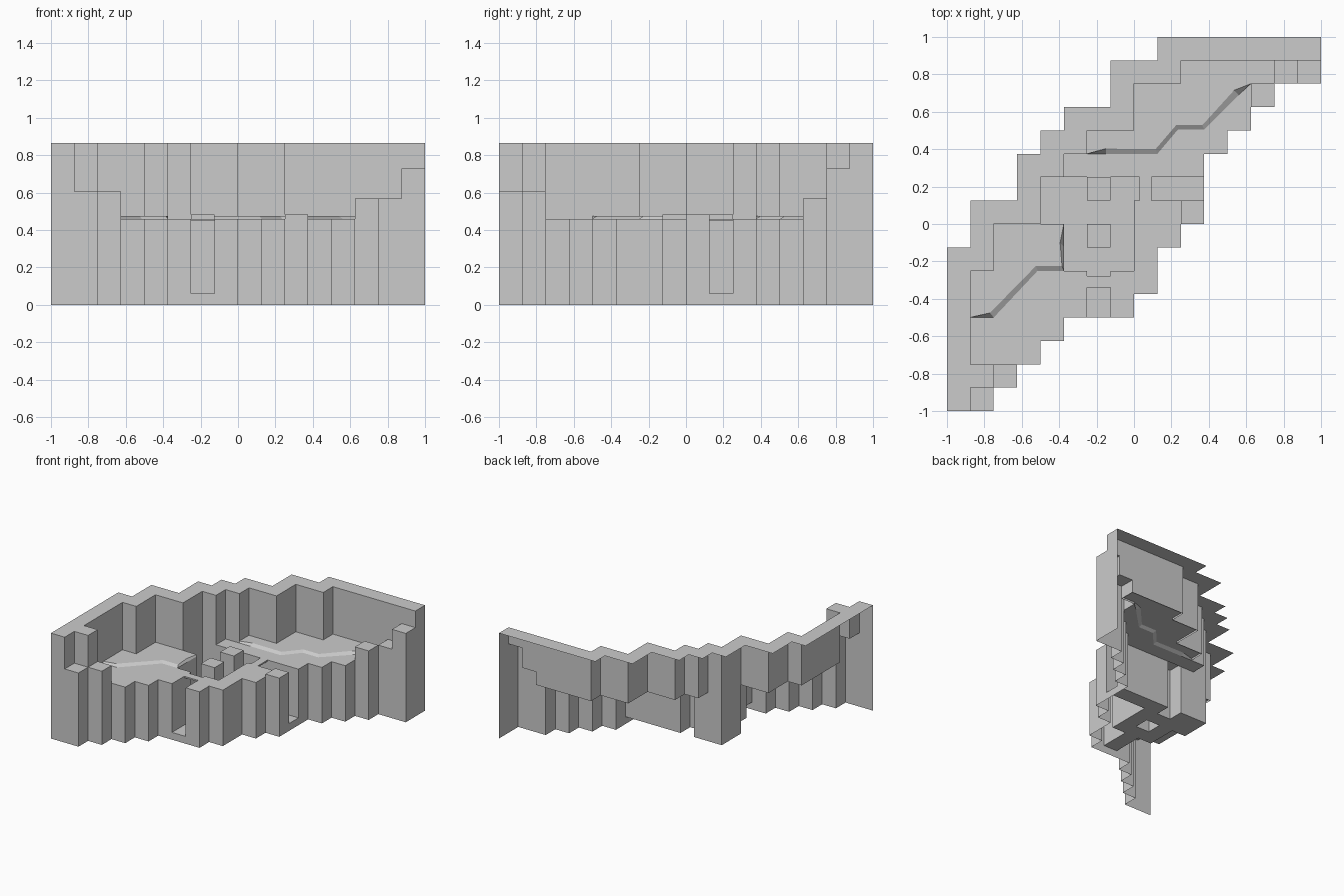
import bpy

if "Cube" in bpy.data.objects:
    bpy.data.objects.remove(bpy.data.objects["Cube"])

U = 0.125                       # grid cell size
FLOOR, TERRACE, RIVER = 0.46, 0.476, 0.06
HEIGHT = {'W': 0.866, 'e': 0.73, 'c': 0.605, 'd': 0.567, 'b': 0.482,
          '.': FLOOR, 'r': RIVER}

# Cell map, first row is the front (y = -1)
ROWS = ["Wc",
        "WWc",
        "W...",
        "W....",
        "W.....r.",
        "W.....r..",
        "WW...rrr.",
        " W...rbr..",
        " WWWrrrr..b",
        "   Wrrbrrrr",
        "   WW......",
        "    WW......",
        "     WWW.....",
        "       W.....d",
        "       WWW....de",
        "         WWWWWWW"]


def make(name, faces):
    """Object from a list of faces given as point lists."""
    verts, index, polys = [], {}, []
    for f in faces:
        poly = []
        for p in f:
            key = tuple(round(c, 4) for c in p)
            if key not in index:
                index[key] = len(verts)
                verts.append(key)
            poly.append(index[key])
        polys.append(poly)
    me = bpy.data.meshes.new(name)
    me.from_pydata(verts, [], polys)
    me.update()
    ob = bpy.data.objects.new(name, me)
    bpy.context.collection.objects.link(ob)
    return ob


def cell(i, j):
    if 0 <= j < 16 and 0 <= i < len(ROWS[j]) and ROWS[j][i] != ' ':
        return ROWS[j][i]
    return None


def flat(points, z):
    return [(x, y, z) for x, y in points]


# Cell tops and the vertical steps between cells; the back stays open
parts = {'W': [], 'low': [], 'river': [], 'cliff': []}
for j in range(16):
    for i in range(16):
        c = cell(i, j)
        if c is None:
            continue
        h = HEIGHT[c]
        x, y = -1 + (i + .5) * U, -1 + (j + .5) * U
        r = U / 2
        if c != '.':
            key = {'W': 'W', 'r': 'river'}.get(c, 'low')
            parts[key].append(flat([(x - r, y - r), (x + r, y - r),
                                    (x + r, y + r), (x - r, y + r)], h))
        for dx, dy in ((1, 0), (-1, 0), (0, 1), (0, -1)):
            n = cell(i + dx, j + dy)
            if n is None and (dx < 0 or dy > 0):
                continue
            low = 0 if n is None else HEIGHT[n]
            if low < h:
                a = (x + dx * r + dy * r, y + dy * r - dx * r)
                b = (x + dx * r - dy * r, y + dy * r + dx * r)
                parts['cliff'].append([(*a, low), (*b, low), (*b, h), (*a, h)])

make("back_wall_top", parts['W'])
make("step_and_block_tops", parts['low'])
make("river_bed", parts['river'])
make("cliff_faces", parts['cliff'])

# Foot and crest lines of the two gentle terrace slopes
foot_w = [(-.875, -.5), (-.75, -.5), (-.515, -.25), (-.375, -.25),
          (-.375, -.12), (-.375, 0)]
crest_w = [(-.875, -.5), (-.77, -.475), (-.525, -.225), (-.385, -.225),
           (-.395, -.1), (-.375, 0)]
foot_e = [(-.25, .375), (-.15, .375), (.125, .375), (.235, .505),
          (.375, .505), (.56, .69), (.625, .75)]
crest_e = [(-.25, .375), (-.15, .403), (.115, .4), (.225, .528),
           (.365, .528), (.535, .715), (.625, .75)]


def slope(foot, crest):
    return [flat(foot[k:k + 2], FLOOR) + flat([crest[k + 1], crest[k]], TERRACE)
            for k in range(len(foot) - 1)]


lip = [(-.375, 0, FLOOR), (-.5, 0, FLOOR), (-.5, 0, TERRACE), (-.375, 0, TERRACE)]
make("terrace_slopes", slope(foot_w, crest_w) + slope(foot_e, crest_e) + [lip])

# Raised terraces between the slopes and the back wall
make("terraces", [
    flat(crest_w + [(-.75, 0), (-.75, -.25), (-.875, -.25)], TERRACE),
    flat(crest_e + [(.75, .75), (.75, .875), (.25, .875), (.25, .75),
                    (0, .75), (0, .5), (-.25, .5)], TERRACE)])

# Lower floor in three pieces around the river
west = [(-.875, -.75), (-.5, -.75), (-.5, -.625), (-.375, -.625), (-.375, -.5),
        (-.25, -.5), (-.25, -.25)] + foot_w[3::-1]
south = [(-.125, -.5), (0, -.5), (0, -.375), (.125, -.375), (.125, -.125),
         (.25, -.125), (.25, .125), (0, .125), (0, -.25), (-.125, -.25)]
east = [(-.375, .25), (.375, .25), (.375, .375), (.5, .375), (.5, .5),
        (.625, .5)] + foot_e[::-1] + [(-.375, .375)]
make("lower_floor", [flat(p, FLOOR) for p in (west, south, east)])


# Two thin bridges across the river
def bridge(name, x0, x1, y0, y1):
    bpy.ops.mesh.primitive_cube_add(size=1, location=((x0 + x1) / 2, (y0 + y1) / 2, FLOOR - .006))
    ob = bpy.context.object
    ob.name = name
    ob.scale = (x1 - x0, y1 - y0, .012)


bridge("front_bridge", -.25, -.125, -.34, -.277)
bridge("right_bridge", .03, .093, .125, .25)
